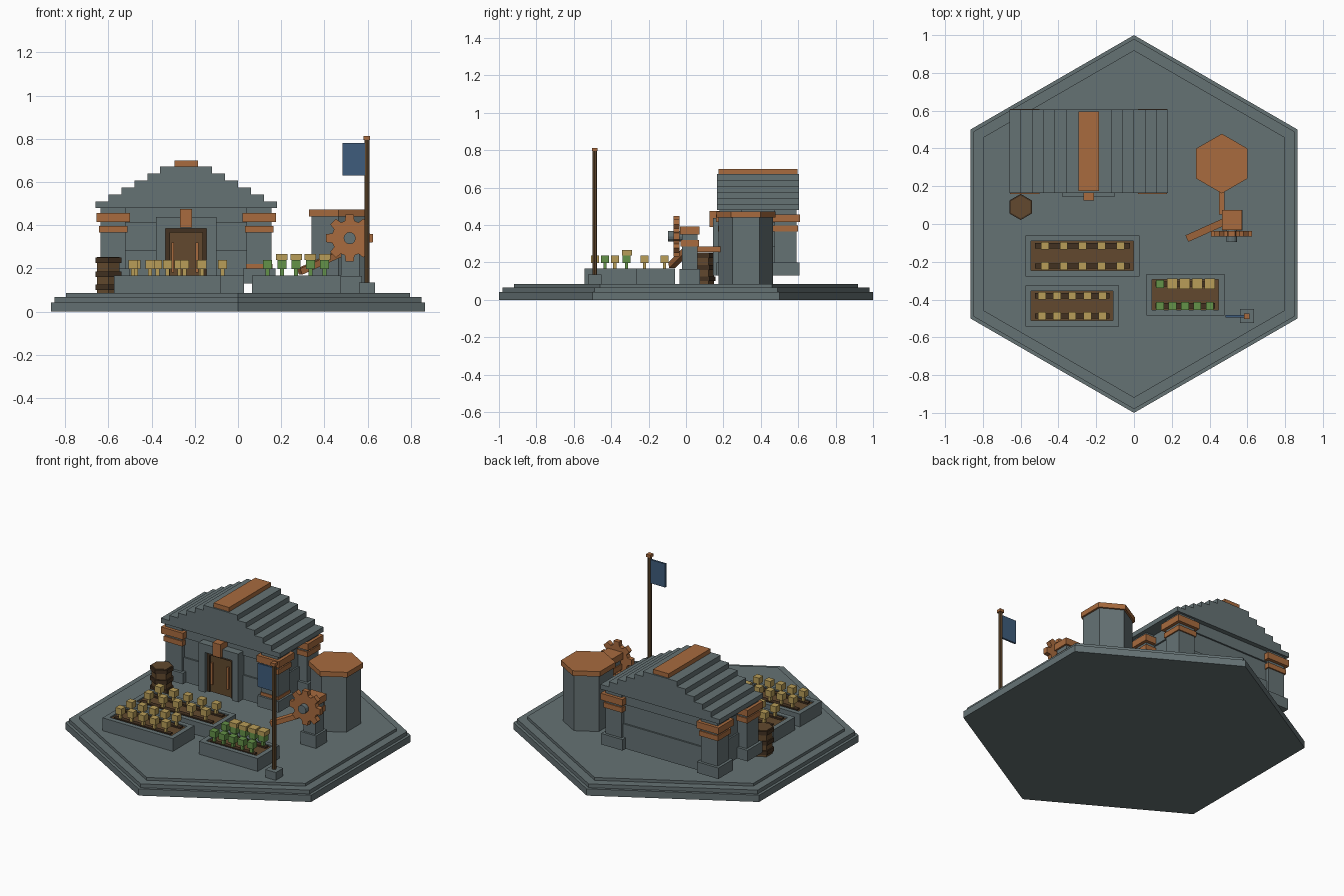
import bpy, bmesh, math
from mathutils import Vector, Matrix

if "Cube" in bpy.data.objects:
    bpy.data.objects.remove(bpy.data.objects["Cube"])


def srgb(r, g, b):
    return [((c / 255 + 0.055) / 1.055) ** 2.4 for c in (r, g, b)] + [1]


def mat(name, *rgb):
    m = bpy.data.materials.new(name)
    m.diffuse_color = srgb(*rgb)
    m.use_nodes = True
    m.node_tree.nodes["Principled BSDF"].inputs["Base Color"].default_value = m.diffuse_color
    return m


STONE = mat("slate_stone", 101, 114, 116)
COPPER = mat("copper", 168, 107, 62)
WOOD = mat("wood", 98, 73, 46)
DARK = mat("dark_wood", 66, 49, 33)
GOLD = mat("wheat_gold", 184, 157, 88)
GREEN = mat("leaf_green", 100, 146, 72)
BLUE = mat("flag_blue", 62, 92, 124)


def finish(name, bm, m):
    bmesh.ops.recalc_face_normals(bm, faces=bm.faces)
    me = bpy.data.meshes.new(name)
    bm.to_mesh(me)
    bm.free()
    me.materials.append(m)
    ob = bpy.data.objects.new(name, me)
    bpy.context.collection.objects.link(ob)
    return ob


def boxes(name, m, *ranges):
    """One object made of boxes given as (x0, x1, y0, y1, z0, z1)."""
    bm = bmesh.new()
    for x0, x1, y0, y1, z0, z1 in ranges:
        t = Matrix.Translation(((x0 + x1) / 2, (y0 + y1) / 2, (z0 + z1) / 2))
        bmesh.ops.create_cube(bm, size=1, matrix=t @ Matrix.Diagonal((x1 - x0, y1 - y0, z1 - z0, 1)))
    return finish(name, bm, m)


def block(x, y, r, z0, z1):
    return (x - r, x + r, y - r, y + r, z0, z1)


def extrude(name, m, pts, vec):
    bm = bmesh.new()
    f = bm.faces.new([bm.verts.new(p) for p in pts])
    g = bmesh.ops.extrude_face_region(bm, geom=[f])["geom"]
    bmesh.ops.translate(bm, vec=vec, verts=[v for v in g if isinstance(v, bmesh.types.BMVert)])
    return finish(name, bm, m)


def prism(name, m, x, y, r, z0, z1, n=6):
    a = [math.pi / 2 + math.tau * i / n for i in range(n)]
    return extrude(name, m, [(x + r * math.cos(t), y + r * math.sin(t), z0) for t in a], (0, 0, z1 - z0))


# Hexagonal stepped platform
prism("platform_bottom", STONE, 0, 0, 1.0, 0, 0.043)
prism("platform_middle", STONE, 0, 0, 0.98, 0.043, 0.067)
prism("platform_top", STONE, 0, 0, 0.92, 0.067, 0.085)

# House walls in three courses
CX, CY = -0.24, 0.385
for i, (z0, z1, o) in enumerate([(0.13, 0.285, 0.01), (0.285, 0.41, 0), (0.41, 0.485, 0.01)]):
    boxes(f"wall_course_{i}", STONE, (CX - 0.33 - o, CX + 0.33 + o, CY - 0.18 - o, CY + 0.18 + o, z0, z1))

# Stepped roof profile
left, right = [], []
for i in range(6):
    w = 0.42 - 0.06 * i
    z0 = 0.48 if i == 0 else 0.51 + 0.0325 * (i - 1)
    z1 = 0.51 + 0.0325 * i
    left += [(CX - w, 0.165, z0), (CX - w, 0.165, z1)]
    right += [(CX + w, 0.165, z0), (CX + w, 0.165, z1)]
extrude("stepped_roof", STONE, left + right[::-1], (0, 0.44, 0))
boxes("ridge_cap", COPPER, (CX - 0.055, CX + 0.055, 0.175, 0.595, 0.665, 0.70))

# Corner columns with copper collars
for sx in (-1, 1):
    for sy in (-1, 1):
        x, y = CX + sx * 0.338, CY + sy * 0.147
        tag = ("left" if sx < 0 else "right") + ("_front" if sy < 0 else "_back")
        boxes("column_" + tag, STONE, block(x, y, 0.058, 0.2, 0.485), block(x, y, 0.075, 0.13, 0.2))
        boxes("collars_" + tag, COPPER, block(x, y, 0.078, 0.415, 0.457), block(x, y, 0.066, 0.365, 0.397))
boxes("column_foot_band", COPPER, block(CX + 0.338, CY - 0.147, 0.062, 0.2, 0.22))

# Doorway
boxes("door_frame", STONE,
      (CX - 0.14, CX - 0.095, 0.145, 0.22, 0.13, 0.437),
      (CX + 0.095, CX + 0.14, 0.145, 0.22, 0.13, 0.437),
      (CX - 0.095, CX + 0.095, 0.145, 0.22, 0.385, 0.437))
boxes("door_surround", DARK,
      (CX - 0.095, CX - 0.075, 0.165, 0.2, 0.13, 0.385),
      (CX + 0.075, CX + 0.095, 0.165, 0.2, 0.13, 0.385),
      (CX - 0.075, CX + 0.075, 0.165, 0.2, 0.365, 0.385))
boxes("door", WOOD, (CX - 0.075, CX + 0.075, 0.175, 0.2, 0.13, 0.365))
boxes("door_bars", COPPER, *[(CX + s - 0.006, CX + s + 0.006, 0.165, 0.18, 0.18, 0.32) for s in (-0.062, 0.05)])
boxes("keystone", COPPER, (CX - 0.028, CX + 0.028, 0.125, 0.2, 0.39, 0.475))

# Barrel
prism("barrel_body", WOOD, -0.6, 0.09, 0.06, 0.085, 0.253)
for i, z in enumerate((0.1, 0.16, 0.225)):
    prism(f"barrel_band_{i}", DARK, -0.6, 0.09, 0.069, z, z + 0.025)

# Silo and its pipe
prism("silo_body", STONE, 0.465, 0.32, 0.145, 0.085, 0.44)
prism("silo_lid", COPPER, 0.465, 0.32, 0.158, 0.44, 0.472)
boxes("silo_pipe", COPPER, (0.45, 0.48, 0.05, 0.2, 0.255, 0.285))

# Machine post
PX, PY = 0.52, 0.02
boxes("post", STONE, block(PX, PY, 0.055, 0.085, 0.165), block(PX, PY, 0.042, 0.165, 0.352))
boxes("post_collars", COPPER, block(PX, PY, 0.053, 0.35, 0.392), block(PX, PY, 0.049, 0.285, 0.32))

# Gear with eight teeth
GX, GZ = 0.517, 0.34
pts = []
for i in range(8):
    for da, r in ((-0.27, 0.083), (-0.17, 0.11), (0.17, 0.11), (0.27, 0.083)):
        a = math.tau * i / 8 + da
        pts.append((GX + r * math.cos(a), -0.066, GZ + r * math.sin(a)))
extrude("gear", COPPER, pts, (0, 0.03, 0))
ring = [math.tau * i / 12 for i in range(12)]
extrude("gear_axle", STONE, [(GX + 0.028 * math.cos(a), -0.095, GZ + 0.028 * math.sin(a)) for a in ring], (0, 0.1, 0))

# Sloping chute
a, b = Vector((0.485, 0.015, 0.275)), Vector((0.285, -0.075, 0.185))
bm = bmesh.new()
rot = (b - a).to_track_quat('X', 'Z').to_matrix().to_4x4()
bmesh.ops.create_cube(bm, size=1, matrix=Matrix.Translation((a + b) / 2) @ rot
                      @ Matrix.Diagonal(((b - a).length, 0.038, 0.03, 1)))
finish("chute", bm, COPPER)


# Planters: stone rim, soil, furrows
def planter(name, x0, x1, y0, y1, rows):
    t = 0.03
    boxes(name + "_rim", STONE, (x0, x1, y0, y0 + t, 0.085, 0.167), (x0, x1, y1 - t, y1, 0.085, 0.167),
          (x0, x0 + t, y0 + t, y1 - t, 0.085, 0.167), (x1 - t, x1, y0 + t, y1 - t, 0.085, 0.167))
    boxes(name + "_soil", WOOD, (x0 + t, x1 - t, y0 + t, y1 - t, 0.09, 0.158))
    boxes(name + "_furrows", DARK, *[(x0 + 0.05, x1 - 0.05, y - 0.014, y + 0.014, 0.155, 0.168) for y in rows])


def crops(name, m, xs, rows):
    boxes(name + "_stalks", m, *[block(x, y, 0.009, 0.165, 0.2) for x in xs for y in rows])
    boxes(name + "_heads", m, *[block(x, y, 0.021, 0.198, 0.238) for x in xs for y in rows])


for name, x1, y1, step, mid in (("rear_planter", 0.028, -0.06, 0.1, -0.272),
                                ("front_planter", -0.08, -0.325, 0.08, -0.327)):
    rows = (y1 - 0.055, y1 - 0.162)
    planter(name, -0.575, x1, y1 - 0.217, y1, rows)
    crops(name + "_wheat", GOLD, [mid + step * (i - 2) for i in range(5)], rows)

xs = [0.137 + 0.066 * i for i in range(5)]
planter("right_planter", 0.065, 0.478, -0.485, -0.265, (-0.318, -0.433))
crops("right_planter_leaves", GREEN, xs, (-0.318, -0.433))
boxes("right_planter_blooms", GOLD, *[block(x, -0.316, 0.027, 0.238, 0.266) for x in xs[1:]])

# Flagpole
FX, FY = 0.597, -0.488
boxes("flagpole_base", STONE, block(FX, FY, 0.037, 0.085, 0.135))
prism("flagpole", WOOD, FX, FY, 0.012, 0.135, 0.8, 8)
boxes("flagpole_cap", COPPER, block(FX, FY, 0.015, 0.795, 0.813))
boxes("flag", BLUE, (0.485, FX - 0.008, FY - 0.006, FY + 0.006, 0.63, 0.78))
